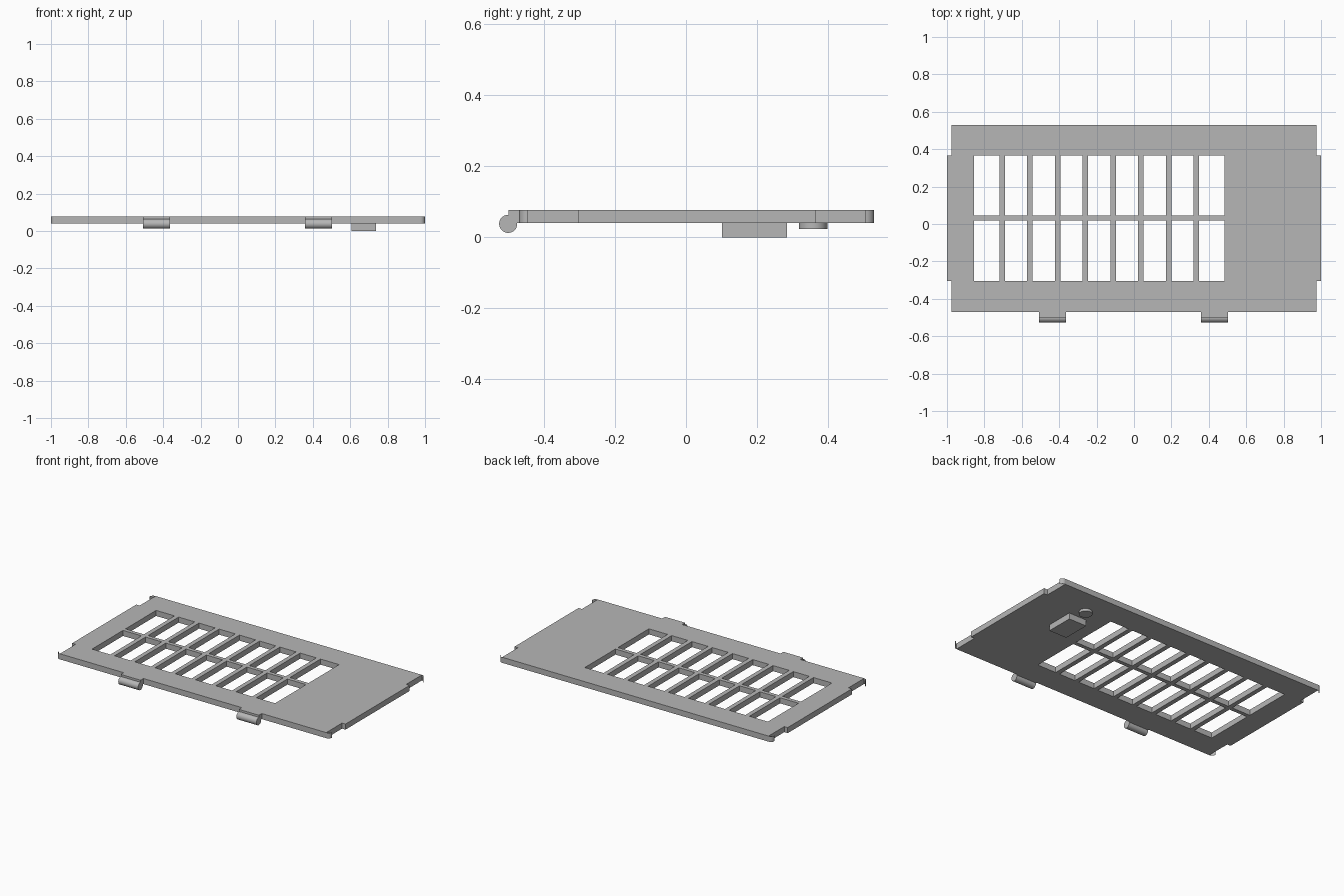
import bpy, bmesh, math
from mathutils import Matrix

cube = bpy.data.objects.get("Cube")
if cube:
    bpy.data.objects.remove(cube, do_unlink=True)

grey = bpy.data.materials.new("plain grey")
grey.use_nodes = True
tone = (0.47, 0.47, 0.47, 1)
grey.diffuse_color = tone
grey.node_tree.nodes["Principled BSDF"].inputs["Base Color"].default_value = tone

BOTTOM, TOP = 0.04, 0.077
FRONT, BACK = -0.47, 0.53
SIDE, END = 0.975, 1.0


def finish(bm, name):
    mesh = bpy.data.meshes.new(name)
    bm.to_mesh(mesh)
    bm.free()
    mesh.materials.append(grey)
    ob = bpy.data.objects.new(name, mesh)
    bpy.context.collection.objects.link(ob)
    return ob


def box(name, x, y, z):
    bm = bmesh.new()
    bmesh.ops.create_cube(bm, size=1)
    for v in bm.verts:
        v.co = [lo if c < 0 else hi for c, (lo, hi) in zip(v.co, (x, y, z))]
    return finish(bm, name)


def cylinder(name, radius, depth, centre, turn=0):
    bm = bmesh.new()
    matrix = Matrix.Translation(centre) @ Matrix.Rotation(turn, 4, 'Y')
    bmesh.ops.create_cone(bm, cap_ends=True, segments=40, radius1=radius,
                          radius2=radius, depth=depth, matrix=matrix)
    ob = finish(bm, name)
    bpy.ops.object.select_all(action='DESELECT')
    ob.select_set(True)
    bpy.context.view_layer.objects.active = ob
    bpy.ops.object.shade_smooth_by_angle(angle=math.radians(35))
    return ob


# Slotted plate: cells between the cut lines, leaving out slots and end notches
slots, pitch, bar = 9, 0.1483, 0.03
xs = [-END, -SIDE, -0.855]
for i in range(1, slots):
    middle = -0.705 + (i - 1) * pitch
    xs += [middle - bar / 2, middle + bar / 2]
xs += [0.485, SIDE, END]
ys = [FRONT, -0.305, 0.019, 0.045, 0.365, BACK]

bm = bmesh.new()
grid = [[bm.verts.new((x, y, BOTTOM)) for y in ys] for x in xs]
for i in range(len(xs) - 1):
    for j in range(len(ys) - 1):
        notch = i in (0, len(xs) - 2) and j in (0, 4)
        slot = j in (1, 3) and i % 2 == 0 and 2 <= i <= 2 * slots
        if not notch and not slot:
            bm.faces.new((grid[i][j], grid[i + 1][j],
                          grid[i + 1][j + 1], grid[i][j + 1]))
bmesh.ops.delete(bm, geom=[v for v in bm.verts if not v.link_faces], context='VERTS')
raised = bmesh.ops.extrude_face_region(bm, geom=bm.faces[:], use_keep_orig=True)
for v in raised["geom"]:
    if isinstance(v, bmesh.types.BMVert):
        v.co.z = TOP
bmesh.ops.recalc_face_normals(bm, faces=bm.faces)
finish(bm, "slotted_plate")

# Thin rounded skins standing at the four corners
radius = END - SIDE
for sx, side in ((-1, "right"), (1, "left")):
    for sy, edge, depth in ((-1, "front", FRONT), (1, "back", BACK)):
        bm = bmesh.new()
        last = None
        for k in range(9):
            a = math.pi / 2 * k / 8
            x = sx * (SIDE + radius * math.cos(a))
            y = depth + sy * radius * (math.sin(a) - 1)
            pair = [bm.verts.new((x, y, z)) for z in (BOTTOM, TOP)]
            if last:
                loop = (last[0], pair[0], pair[1], last[1])
                bm.faces.new(loop if sx * sy > 0 else loop[::-1]).smooth = True
            last = pair
        finish(bm, f"{edge}_{side}_corner_skin")

# Hinge tabs with round pins along the front edge
for side, x0, x1 in (("right", -0.508, -0.363), ("left", 0.357, 0.503)):
    box(f"{side}_hinge_tab", (x0, x1), (-0.5, FRONT), (BOTTOM, TOP))
    cylinder(f"{side}_hinge_pin", 0.0255, x1 - x0,
             ((x0 + x1) / 2, -0.501, 0.038), math.pi / 2)

# Block and round foot under the solid end
box("under_block", (0.608, 0.738), (0.102, 0.285), (0, BOTTOM))
cylinder("round_foot", 0.04, BOTTOM - 0.023, (0.673, 0.358, (BOTTOM + 0.023) / 2))
